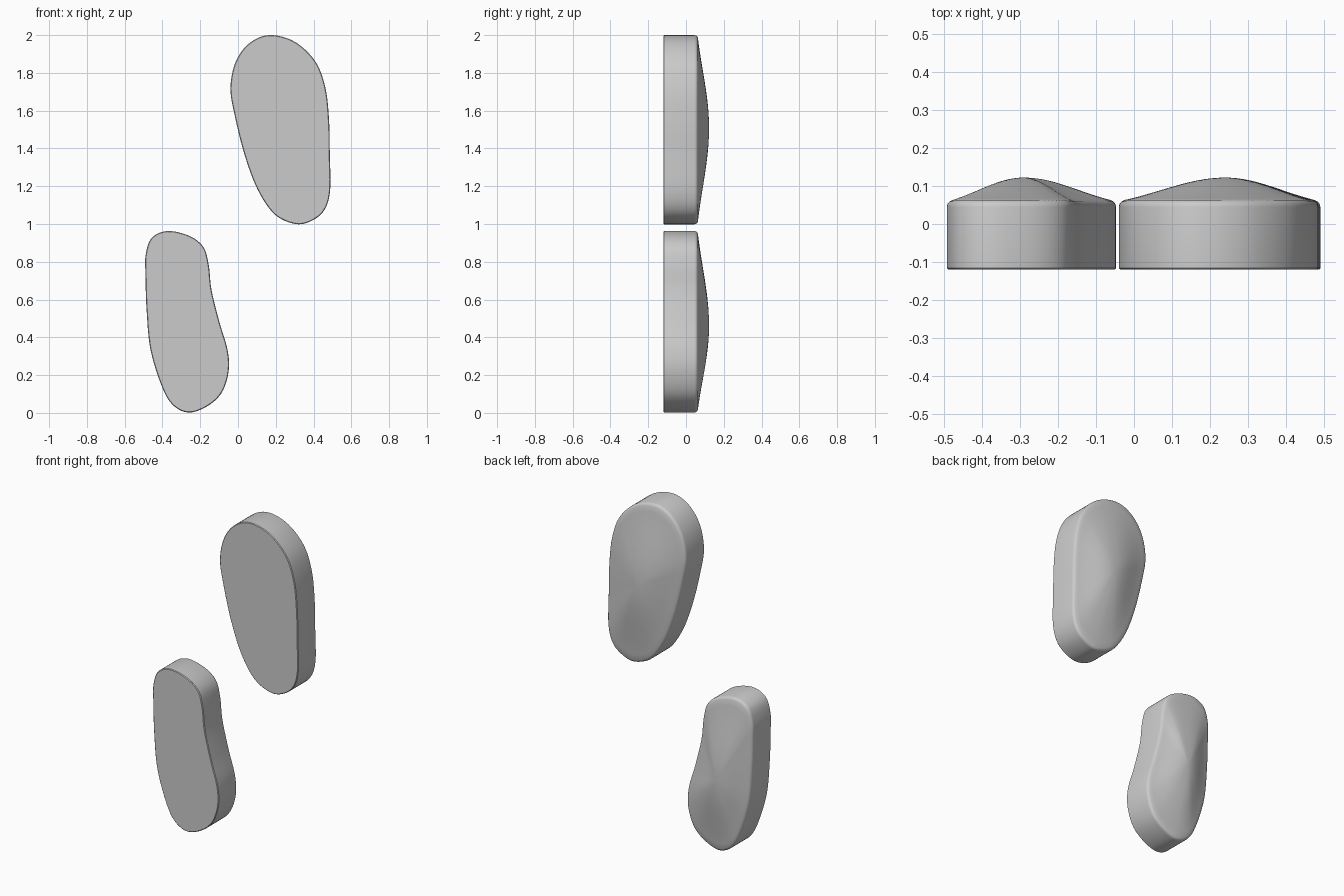
import bpy
import bmesh
from math import cos, pi
from mathutils import Vector

cube = bpy.data.objects.get("Cube")
if cube:
    bpy.data.objects.remove(cube, do_unlink=True)

grey = bpy.data.materials.new("plain grey")
grey.use_nodes = True
colour = (0.6, 0.6, 0.6, 1)
grey.diffuse_color = colour
grey.node_tree.nodes["Principled BSDF"].inputs["Base Color"].default_value = colour

FRONT, SHOULDER, RIM, PEAK = -0.12, 0.045, 0.063, 0.122


def smooth_outline(points, steps=6):
    """Closed Catmull-Rom curve through the points."""
    pts = [Vector(p) for p in points]
    count = len(pts)
    outline = []
    for i in range(count):
        a, b, c, d = (pts[(i + k) % count] for k in (-1, 0, 1, 2))
        for s in range(steps):
            t = s / steps
            outline.append(b + (c - a) * t / 2
                           + (2 * a - 5 * b + 4 * c - d) * t ** 2 / 2
                           + (3 * b - a - 3 * c + d) * t ** 3 / 2)
    return outline


def inset(outline, amount):
    """Move a clockwise outline inwards along its normals."""
    result = []
    for i, p in enumerate(outline):
        along = (outline[(i + 1) % len(outline)] - outline[i - 1]).normalized()
        result.append(p + Vector((along.y, -along.x)) * amount)
    return result


def make_pad(name, points, centre):
    outline = smooth_outline(points)
    centre = Vector(centre)
    bm = bmesh.new()

    def ring(loop, y):
        return [bm.verts.new((p.x, y, p.y)) for p in loop]

    # Flat front, upright wall and rounded rear edge
    rings = [ring(inset(outline, 0.004), FRONT),
             ring(outline, FRONT + 0.004),
             ring(outline, SHOULDER),
             ring(inset(outline, 0.002), SHOULDER + 0.008),
             ring(inset(outline, 0.007), SHOULDER + 0.014)]
    bm.faces.new(rings[0])

    # Domed back, shrinking towards the peak
    rim = inset(outline, 0.015)
    levels = 14
    for k in range(levels):
        s = 1 - k / levels
        rise = (1 - s * s) / 2 + (1 + cos(pi * s)) / 4
        rings.append(ring([centre + (p - centre) * s for p in rim],
                          RIM + (PEAK - RIM) * rise))
    tip = bm.verts.new((centre.x, PEAK, centre.y))

    n = len(outline)
    for low, high in zip(rings, rings[1:]):
        for i in range(n):
            j = (i + 1) % n
            bm.faces.new((low[i], low[j], high[j], high[i]))
    for i in range(n):
        bm.faces.new((rings[-1][i], rings[-1][(i + 1) % n], tip))
    bmesh.ops.recalc_face_normals(bm, faces=bm.faces)

    mesh = bpy.data.meshes.new(name)
    bm.to_mesh(mesh)
    bm.free()
    mesh.materials.append(grey)
    pad = bpy.data.objects.new(name, mesh)
    bpy.context.collection.objects.link(pad)
    bpy.ops.object.select_all(action="DESELECT")
    pad.select_set(True)
    bpy.context.view_layer.objects.active = pad
    bpy.ops.object.shade_smooth_by_angle(angle=pi / 5)


# Upper pad, wide at the top
make_pad("upper_left_pad", [
    (.167, 2), (.3, 1.965), (.41, 1.86), (.463, 1.72), (.482, 1.55),
    (.486, 1.37), (.488, 1.18), (.458, 1.075), (.39, 1.017), (.305, 1),
    (.195, 1.05), (.105, 1.18), (.035, 1.365), (-.018, 1.577),
    (-.04, 1.72), (-.013, 1.857), (.06, 1.957)], (.24, 1.51))

# Lower pad, waisted on its inner side
make_pad("lower_right_pad", [
    (-.373, .963), (-.257, .937), (-.183, .878), (-.155, .783),
    (-.14, .65), (-.098, .48), (-.055, .333), (-.05, .217), (-.087, .106),
    (-.16, .037), (-.257, .002), (-.34, .037), (-.4, .132), (-.463, .333),
    (-.484, .545), (-.49, .73), (-.489, .836), (-.457, .926)], (-.29, .46))
